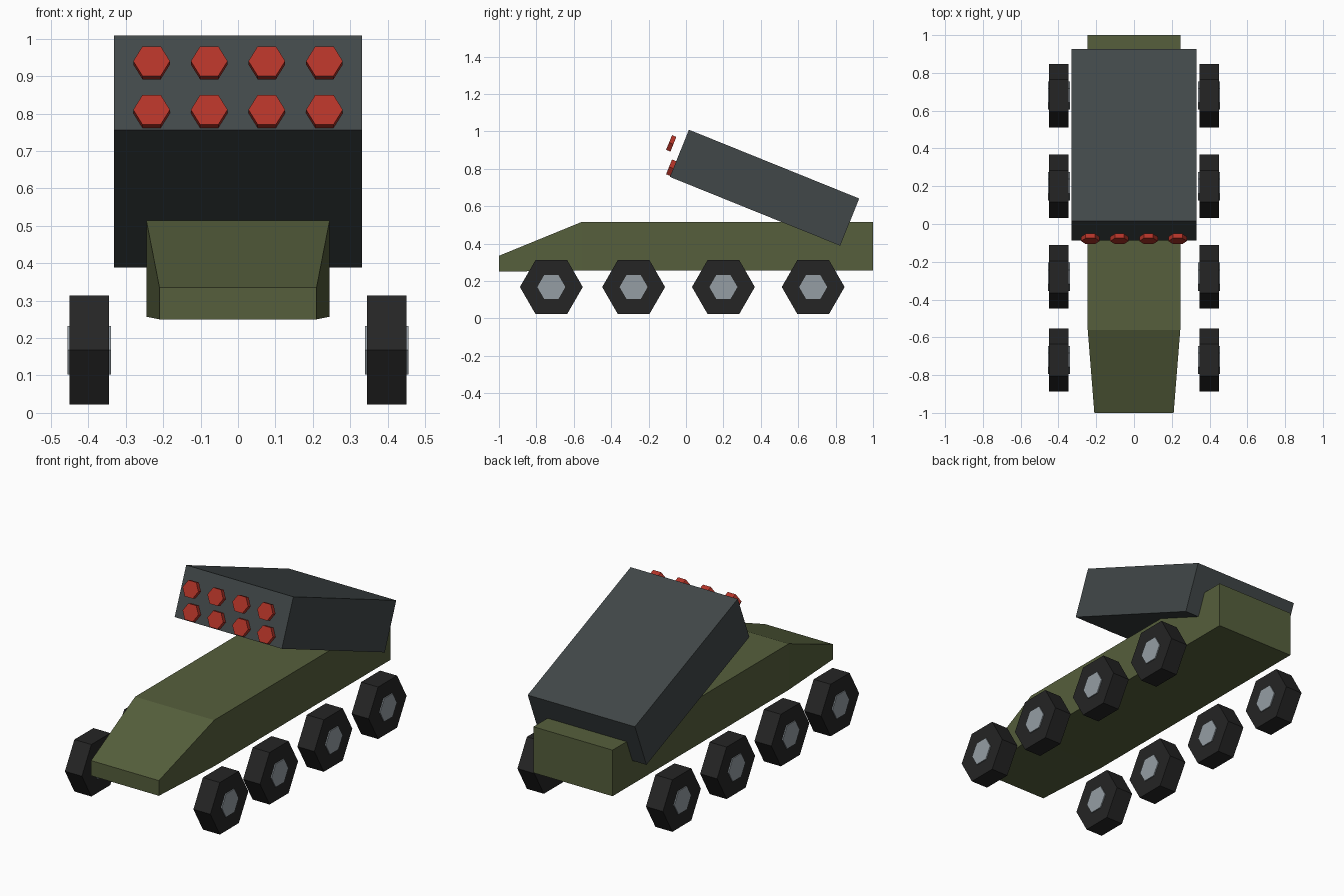
import bpy, bmesh, math
from mathutils import Matrix, Vector

cube = bpy.data.objects.get("Cube")
if cube:
    bpy.data.objects.remove(cube, do_unlink=True)


def material(name, rgb):
    m = bpy.data.materials.new(name)
    m.use_nodes = True
    color = (*rgb, 1)
    m.diffuse_color = color
    m.node_tree.nodes["Principled BSDF"].inputs["Base Color"].default_value = color
    return m


OLIVE = material("olive green", (0.092, 0.114, 0.045))
SLATE = material("slate grey", (0.053, 0.064, 0.066))
RUBBER = material("rubber black", (0.018, 0.018, 0.018))
STEEL = material("steel grey", (0.30, 0.34, 0.37))
RED = material("warhead red", (0.45, 0.034, 0.021))


def finish(name, bm, mat, matrix=Matrix()):
    bmesh.ops.recalc_face_normals(bm, faces=bm.faces)
    mesh = bpy.data.meshes.new(name)
    bm.to_mesh(mesh)
    bm.free()
    mesh.materials.append(mat)
    obj = bpy.data.objects.new(name, mesh)
    obj.matrix_world = matrix
    bpy.context.collection.objects.link(obj)
    return obj


def hex_prism(name, radius, depth, mat, matrix):
    bm = bmesh.new()
    bmesh.ops.create_cone(bm, cap_ends=True, segments=6, radius1=radius,
                          radius2=radius, depth=depth)
    return finish(name, bm, mat, matrix)


# Hull: rectangular sections lofted from nose to tail (y, half width, bottom, top)
bm = bmesh.new()
rings = []
for y, w, low, high in [(-1, 0.21, 0.25, 0.335), (-0.56, 0.245, 0.257, 0.515),
                        (1, 0.245, 0.257, 0.515)]:
    corners = [(-w, low), (w, low), (w, high), (-w, high)]
    rings.append([bm.verts.new((x, y, z)) for x, z in corners])
for a, b in zip(rings, rings[1:]):
    for i in range(4):
        j = (i + 1) % 4
        bm.faces.new((a[i], a[j], b[j], b[i]))
bm.faces.new(rings[0])
bm.faces.new(rings[-1])
finish("hull", bm, OLIVE)

# Launcher box, raised at the front
tilt = Matrix.Rotation(math.radians(-22), 4, "X")
bm = bmesh.new()
bmesh.ops.create_cube(bm, size=1)
bmesh.ops.scale(bm, vec=(0.664, 0.982, 0.272), verts=bm.verts)
finish("launcher_box", bm, SLATE, Matrix.Translation((0, 0.42, 0.699)) @ tilt)

# Two rows of four warheads, pointing along the launcher
aim = tilt @ Matrix.Rotation(math.radians(90), 4, "X") @ Matrix.Rotation(math.radians(90), 4, "Z")
aim = aim @ Matrix.Rotation(math.radians(-60), 4, "Z")
aim = tilt @ Matrix.Rotation(math.radians(90), 4, "X") @ Matrix.Rotation(math.radians(30), 4, "Z")
for row, z in (("lower", 0.806), ("upper", 0.936)):
    for col in range(4):
        x = (col - 1.5) * 0.154
        hex_prism(f"{row}_warhead_{col + 1}", 0.049, 0.025, RED,
                  Matrix.Translation((x, -0.079, z)) @ aim)

# Four wheels on each side, each with a hub showing on both faces
axle = Matrix.Rotation(math.radians(90), 4, "Y") @ Matrix.Rotation(math.radians(90), 4, "Z")
axle = axle @ Matrix.Rotation(math.radians(30), 4, "Z")
for side, sx in (("left", 1), ("right", -1)):
    for n, y in enumerate((-0.72, -0.28, 0.2, 0.68), 1):
        place = Matrix.Translation((sx * 0.398, y, 0.168)) @ axle
        hex_prism(f"{side}_tyre_{n}", 0.168, 0.105, RUBBER, place)
        hex_prism(f"{side}_hub_{n}", 0.075, 0.117, STEEL, place)
